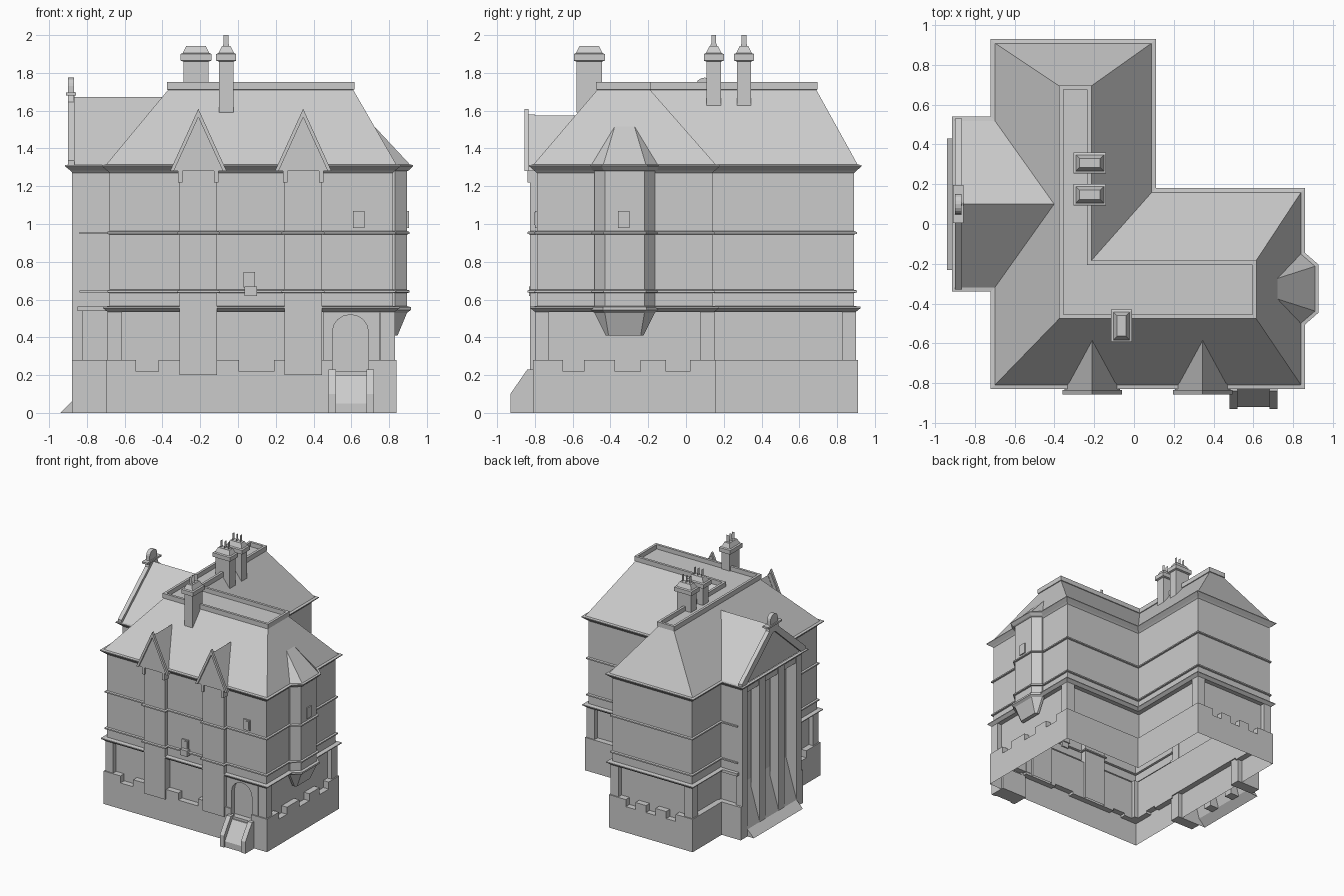
import bpy, bmesh, math
from mathutils import Vector

if "Cube" in bpy.data.objects:
    bpy.data.objects.remove(bpy.data.objects["Cube"])


def mesh(name, verts, faces):
    me = bpy.data.meshes.new(name)
    me.from_pydata([tuple(v) for v in verts], [], faces)
    bm = bmesh.new()
    bm.from_mesh(me)
    bmesh.ops.recalc_face_normals(bm, faces=bm.faces)
    bm.to_mesh(me)
    bm.free()
    ob = bpy.data.objects.new(name, me)
    bpy.context.collection.objects.link(ob)
    return ob


def loft(name, rings, closed=True, bottom=False, top=False):
    n = len(rings[0])
    verts = [v for r in rings for v in r]
    faces = []
    for i in range(len(rings) - 1):
        for j in range(n if closed else n - 1):
            k = (j + 1) % n
            faces.append((i*n + j, i*n + k, (i+1)*n + k, (i+1)*n + j))
    if bottom:
        faces.append(tuple(range(n))[::-1])
    if top:
        faces.append(tuple(range(len(verts) - n, len(verts))))
    return mesh(name, verts, faces)


def offset(pts, d):
    # mitred outward offset of a counter-clockwise outline
    out = []
    for i, p in enumerate(pts):
        p, a, b = Vector(p), Vector(pts[i-1]), Vector(pts[(i+1) % len(pts)])
        e, f = (p - a).normalized(), (b - p).normalized()
        n1, n2 = Vector((e.y, -e.x)), Vector((f.y, -f.x))
        out.append(tuple(p + (n1 + n2) * d / (1 + n1.dot(n2))))
    return out


def rings(outline, profile):
    return [[(x, y, z) for x, y in offset(outline, d)] for d, z in profile]


def box(name, x0, x1, y0, y1, z0, z1):
    r = [(x0, y0), (x1, y0), (x1, y1), (x0, y1)]
    return loft(name, [[(x, y, z) for x, y in r] for z in (z0, z1)], True, True, True)


def extrude(name, pts, axis, a, b):
    # axis x: points are (y, z); axis y: points are (x, z)
    f = (lambda p, t: (t, p[0], p[1])) if axis == 'x' else (lambda p, t: (p[0], t, p[1]))
    return loft(name, [[f(p, t) for p in pts] for t in (a, b)], True, True, True)


L = [(-.68, -.79), (.82, -.79), (.82, .14), (.07, .14), (.07, .89), (-.68, .89)]
EAVE = L + [(-.68, .50), (-.875, .50), (-.875, -.30), (-.68, -.30)]
COURSES = [(0, .635), (.014, .637), (.014, .648), (0, .652),
           (0, .945), (.014, .947), (.014, .958), (0, .962), (0, 1.28)]
LEDGE = [(.01, .535), (.035, .555), (.035, .562), (0, .566)]

# main walls: plinth, recessed ground floor, ledge, upper floors
loft("main_walls", rings(L, [(.02, 0), (.02, .22), (-.03, .22), (-.03, .535)] + LEDGE + COURSES))
loft("eaves_cornice", rings(EAVE, [(0, 1.27), (.012, 1.282), (.04, 1.305), (.04, 1.312), (.018, 1.315)]))

# corner piers of the ground floor
for x, y, sx, sy in [(-.69, -.80, 1, 1), (.83, -.80, -1, 1), (.83, .15, -1, -1),
                     (.08, .90, -1, -1), (-.69, .90, 1, -1)]:
    xs, ys = sorted((x, x + .075*sx)), sorted((y, y + .075*sy))
    box("corner_pier", *xs, *ys, .2, .54)


# stepped plinth top: raised pieces between the sill notches
def crenel(axis, wall, inner, ends):
    lo, hi = sorted((wall, inner))
    for a, b in zip(ends[::2], ends[1::2]):
        if axis == 'x':
            box("plinth_step", a, b, lo, hi, .2, .28)
        else:
            box("plinth_step", lo, hi, a, b, .2, .28)


crenel('x', -.81, -.76, [-.70, -.54, -.42, .005, .19, .50, .69, .84])
crenel('y', .84, .79, [-.81, -.65, -.54, -.375, -.24, -.105, .02, .16])
crenel('x', .91, .86, [-.70, -.54, -.45, -.35, -.26, -.16, -.07, .09])
crenel('x', .16, .11, [.09, .84])
crenel('y', .09, .04, [.16, .91])
crenel('y', -.70, -.65, [-.81, -.62, -.52, -.30])
crenel('y', -.70, -.65, [.5, .91])

# arched doorway in the front wall
arch = [(.595 + .095*math.cos(t*math.pi/8), .43 + .09*math.sin(t*math.pi/8)) for t in range(8, -1, -1)]
extrude("door_surround", [(.45, .22), (.50, .22)] + arch + [(.69, .22), (.75, .22), (.75, .54), (.45, .54)],
        'y', -.80, -.755)

# front steps: two cheeks and a slope between
for x in (.48, .68):
    extrude("step_cheek", [(-.93, 0), (-.93, .10), (-.84, .23), (-.79, .23), (-.79, 0)], 'x', x, x + .04)
extrude("step_slope", [(-.92, 0), (-.92, .05), (-.82, .20), (-.79, .20), (-.79, 0)], 'x', .52, .68)

# main hipped roof with a parapet around the flat top
low = [(x, y, 1.312) for x, y in offset(L, .02)]
FLAT = [(-.37, -.47), (.61, -.47), (.61, -.19), (-.22, -.19), (-.22, .69), (-.37, .69)]
loft("main_roof", [low, [(x, y, 1.71) for x, y in FLAT]])
loft("roof_parapet", rings(FLAT, [(0, 1.71), (.006, 1.712), (.006, 1.752), (-.015, 1.752), (-.015, 1.715)]), top=True)

# front dormer bays with steep gables
for cx in (-.21, .345):
    bay = [(cx - .10, -.825), (cx + .10, -.825), (cx + .10, -.74), (cx - .10, -.74)]
    loft("dormer_bay", rings(bay, [(0, .2)] + COURSES))
    for s in (-1, 1):
        box("bay_bracket", cx + s*.095 - .012, cx + s*.095 + .012, -.84, -.78, 1.22, 1.285)
    extrude("dormer_gable", [(cx - .14, 1.28), (cx + .14, 1.28), (cx, 1.58)], 'y', -.842, -.80)
    extrude("dormer_coping", [(cx - .15, 1.28), (cx - .13, 1.28), (cx, 1.565), (cx + .13, 1.28),
                              (cx + .15, 1.28), (cx, 1.61)], 'y', -.856, -.835)
    mesh("dormer_roof", [(cx - .135, -.84, 1.285), (cx, -.84, 1.575), (cx + .135, -.84, 1.285),
                         (cx - .135, -.81, 1.285), (cx, -.585, 1.575), (cx + .135, -.81, 1.285)],
         [(0, 1, 4, 3), (1, 2, 5, 4)])


# corner oriel on the right wall, with corbel and pointed roof
def half_oct(o, z):
    return [(.81, -.485 - o, z), (.83 + o*.5, -.485 - o, z), (.895 + o, -.43 - o*.5, z),
            (.895 + o, -.22 + o*.5, z), (.83 + o*.5, -.165 + o, z), (.81, -.165 + o, z)]


corbel = [(.81, -.425, .41), (.83, -.425, .41), (.845, -.41, .41),
          (.845, -.24, .41), (.83, -.225, .41), (.81, -.225, .41)]
loft("oriel_walls", [corbel] + [half_oct(o, z) for o, z in
     [(0, .53), (.02, .545), (.02, .56), (0, .565)] + COURSES + [(.012, 1.285), (.032, 1.305), (.032, 1.312)]],
     closed=False, bottom=True)
peak = [(.70, y, 1.54) for y in (-.37, -.37, -.37, -.28, -.28, -.28)]
loft("oriel_roof", [half_oct(.032, 1.312), half_oct(.015, 1.315), peak], closed=False)

# left bay: side walls mirrored about y = 0.1
for s in (-1, 1):
    def side(name, x0, x1, a, b, z0, z1):
        box(name, x0, x1, *sorted((.1 + s*a, .1 + s*b)), z0, z1)
    side("bay_plinth", -.88, -.66, .33, .42, 0, .28)
    side("bay_ground_wall", -.83, -.66, .33, .375, .28, .54)
    side("bay_ledge", -.85, -.66, .33, .43, .54, .563)
    side("bay_side_wall", -.83, -.66, .33, .40, .563, 1.28)
    side("bay_string_course", -.84, -.66, .34, .414, .637, .648)
    side("bay_string_course", -.84, -.66, .34, .414, .947, .958)
    side("bay_corner_pilaster", -.88, -.82, .33, .40, .28, 1.28)
    side("bay_inner_pilaster", -.88, -.80, .09, .165, .05, 1.28)
box("bay_recess_wall", -.78, -.67, -.23, .43, .38, 1.28)
box("bay_lintel", -.87, -.76, -.24, .44, 1.22, 1.28)
talus = [(-.94, 0), (-.88, .06), (-.78, .40)]
loft("bay_sloped_base", [[(x, y, z) for x, z in talus] for y in (-.23, .43)], closed=False)
for y in (-.23, .43):
    mesh("sloped_base_end", [(-.94, y, 0), (-.88, y, .06), (-.88, y, 0)], [(0, 1, 2)])

# left bay roof, gable, coping and rounded crest
mesh("bay_roof", [(-.88, -.32, 1.312), (-.69, -.32, 1.312), (-.40, .1, 1.672), (-.88, .1, 1.672),
                  (-.69, .52, 1.312), (-.88, .52, 1.312)], [(0, 1, 2, 3), (3, 2, 4, 5)])
extrude("bay_gable", [(-.31, 1.31), (.51, 1.31), (.1, 1.67)], 'x', -.882, -.85)
extrude("bay_gable_coping", [(-.33, 1.31), (-.27, 1.31), (.1, 1.635), (.47, 1.31), (.53, 1.31),
                             (.53, 1.335), (.1, 1.70), (-.33, 1.335)], 'x', -.90, -.865)
crest = [(.1 + .05*math.cos(t*math.pi/8), 1.73 + .045*math.sin(t*math.pi/8)) for t in range(9)]
extrude("gable_crest", [(.03, 1.62), (.17, 1.62), (.15, 1.70)] + crest + [(.05, 1.70)], 'x', -.90, -.867)
box("gable_crest_band", -.91, -.858, .005, .195, 1.68, 1.695)


# chimneys with flat chimney pots
def chimney(cx, cy, hx, hy, base):
    def r(k, z):
        return [(cx - hx + k, cy - hy + k, z), (cx + hx - k, cy - hy + k, z),
                (cx + hx - k, cy + hy - k, z), (cx - hx + k, cy + hy - k, z)]
    loft("chimney", [r(.015, base), r(.015, 1.86), r(0, 1.865), r(0, 1.90), r(.012, 1.905), r(.03, 1.942)],
         True, True, True)
    pot = [(-.016, 1.935), (.016, 1.935), (.016, 1.95), (.013, 1.955), (.013, 2.0),
           (-.013, 2.0), (-.013, 1.955), (-.016, 1.95)]
    for t in (-.035, 0, .035):
        if hx > hy:
            v = [(cx + t, cy + a, z) for a, z in pot]
        else:
            v = [(cx + a, cy + t, z) for a, z in pot]
        mesh("chimney_pot", v, [tuple(range(8))])


chimney(-.0625, -.512, .053, .082, 1.59)
chimney(-.222, .147, .082, .053, 1.62)
chimney(-.222, .307, .082, .053, 1.62)

# small window boxes
for x0, z0, z1 in ((.03, .665, .745), (.61, .98, 1.07)):
    box("small_window", x0, x0 + .06, -.80, -.77, z0, z1)
    box("small_window_inner", x0 + .025, x0 + .055, -.806, -.79, z0 + .015, z1 - .01)
box("window_sill", .035, .10, -.83, -.78, .62, .67)
box("oriel_window", .88, .904, -.36, -.30, .98, 1.07)
